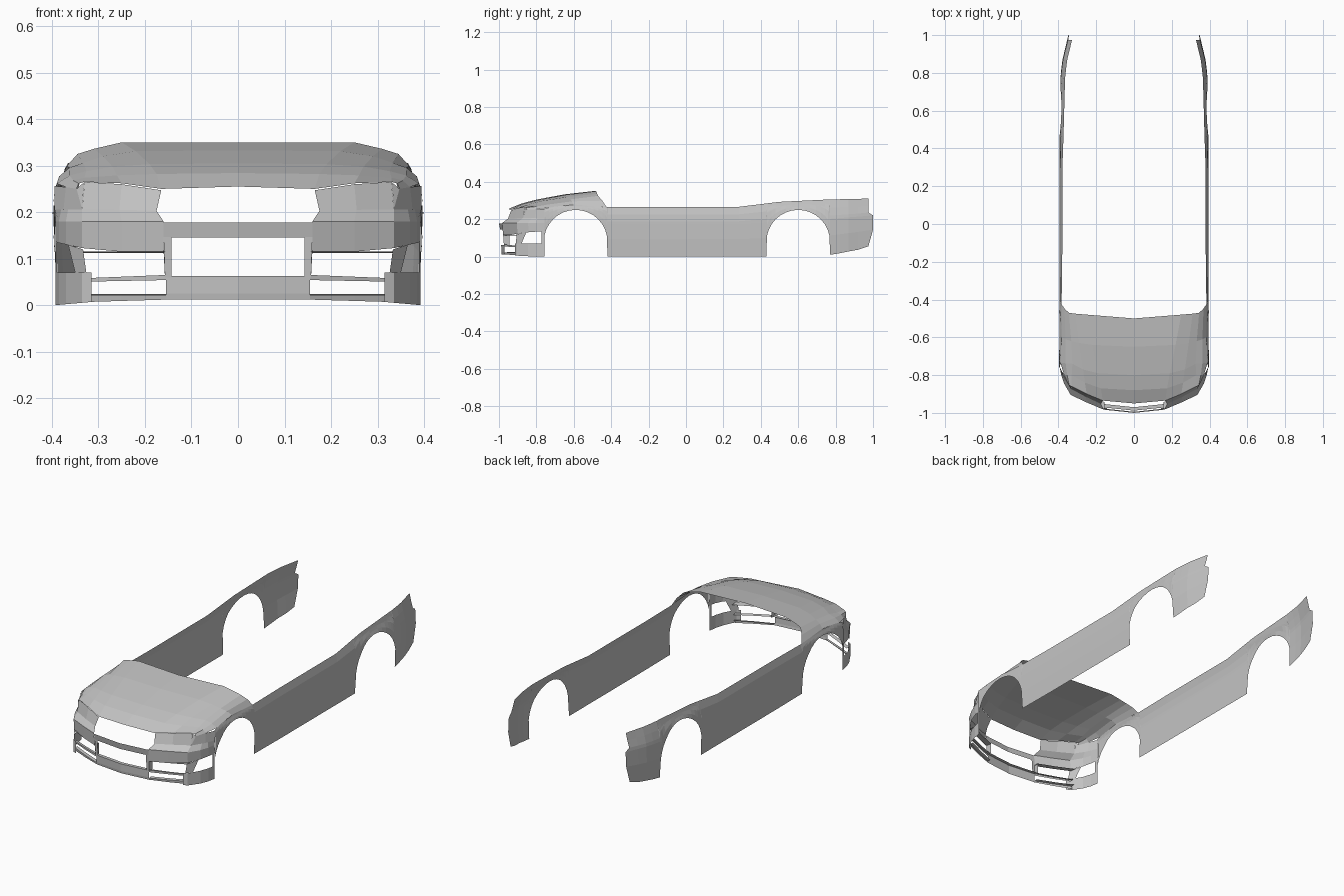
import bpy, bmesh, math
from mathutils import Vector

mat = bpy.data.materials.new("body grey")
mat.diffuse_color = (0.55, 0.55, 0.55, 1)


def interp(t, pts):
    if t <= pts[0][0]:
        return pts[0][1]
    for (a, u), (b, v) in zip(pts, pts[1:]):
        if t <= b:
            return u + (v - u) * (t - a) / (b - a)
    return pts[-1][1]


def build(name, patches):
    """Each patch is a grid of points for the right half; mirrored over x."""
    bm = bmesh.new()
    for rows in patches:
        g = [[bm.verts.new(p) for p in r] for r in rows]
        for r0, r1 in zip(g, g[1:]):
            for i in range(len(r0) - 1):
                bm.faces.new((r0[i], r0[i + 1], r1[i + 1], r1[i]))
    bmesh.ops.remove_doubles(bm, verts=bm.verts, dist=0.0008)
    bm.normal_update()
    for f in bm.faces:
        c = f.calc_center_median()
        ref = Vector((0, max(-0.7, min(0.8, c.y)), 0.1))
        if f.normal.dot(c - ref) < 0:
            f.normal_flip()
    me = bpy.data.meshes.new(name)
    bm.to_mesh(me)
    bm.free()
    me.materials.append(mat)
    ob = bpy.data.objects.new(name, me)
    bpy.context.collection.objects.link(ob)
    m = ob.modifiers.new("mirror", 'MIRROR')
    m.merge_threshold = 0.0005
    return ob


# Hood, lofted from front lip to windscreen edge
edge = [(0.33, -0.86, 0.265), (0.33, -0.80, 0.274), (0.326, -0.74, 0.288),
        (0.332, -0.62, 0.306), (0.345, -0.47, 0.325)]
hood = [
    [(0, -0.95, 0.255), (0.165, -0.935, 0.25), (0.25, -0.90, 0.262), edge[0]],
    [(0, -0.88, 0.284), (0.175, -0.87, 0.282), (0.26, -0.84, 0.279), edge[1]],
    [(0, -0.80, 0.305), (0.19, -0.79, 0.303), (0.27, -0.77, 0.298), edge[2]],
    [(0, -0.65, 0.333), (0.22, -0.64, 0.331), (0.29, -0.63, 0.32), edge[3]],
    [(0, -0.50, 0.35), (0.25, -0.48, 0.35), (0.31, -0.475, 0.336), edge[4]],
]
build("hood", [hood])

# Side panels: columns along the car, lower edge cut by both wheel arches
R, ZC = 0.17, 0.08
top_line = [(-0.757, 0.257), (-0.70, 0.268), (-0.59, 0.278), (-0.47, 0.268),
            (-0.42, 0.265), (0.28, 0.266), (0.5, 0.293), (0.75, 0.305), (0.95, 0.31)]


def side_x(y, z):
    x = interp(z, [(0, 0.388), (0.12, 0.394), (0.2, 0.393), (0.25, 0.386),
                   (0.27, 0.378), (0.31, 0.368)])
    if y < 0:
        x += 0.008 * interp(y, [(-0.59, 1), (-0.3, 0)]) * interp(z, [(0.1, 0), (0.25, 1)])
    return x - interp(y, [(0.5, 0), (0.77, 0.004), (0.86, 0.013), (0.95, 0.034), (1.0, 0.046)])


def arch(yc):
    return [(yc - R * math.cos(a), ZC + R * math.sin(a))
            for a in [math.radians(10 + 160 * i / 14) for i in range(15)]]


cols = arch(-0.59)
cols += [(-0.42, 0.002), (-0.2, 0), (0.05, 0), (0.28, 0), (0.43, 0)]
cols += arch(0.60)
cols += [(0.77, 0.01), (0.82, 0.018), (0.87, 0.028), (0.92, 0.037), (0.97, 0.055)]
panel = []
for y, lo in cols:
    hi = interp(y, top_line)
    col = []
    for f in (0, 0.35, 0.65, 0.71, 0.85, 1):
        z = lo + (hi - lo) * f
        yy = y
        if y > 0.96:                      # stepped rear edge beside the bumper
            yy = 1.0 if 0.1 < z < 0.23 else 0.975
        col.append((side_x(yy, z), yy, z))
    panel.append(col)
build("side_panel", [panel])

# Front fender top, from the hood edge down to the side panel
outer = [(0.347, -0.85, 0.25), (0.37, -0.80, 0.254)]
outer += [(side_x(y, interp(y, top_line)), y, interp(y, top_line))
          for y in (-0.735, -0.60, -0.425)]
mid = [tuple((p + q) / 2 + d for p, q, d in zip(a, b, (0.004, 0, 0.004)))
       for a, b in zip(edge, outer)]
build("fender_top", [[edge, mid, outer]])

# Bumper plan curve
plan = [(0, -1.0), (0.16, -0.983), (0.25, -0.945), (0.335, -0.905),
        (0.37, -0.845), (0.385, -0.80), (0.392, -0.757)]


def pt(x, z, back=0.0):
    return (x, interp(x, plan) + back, z)


def band(xs, rows):
    """Rows of (z, setback) swept along the plan curve; z may vary with x."""
    return [[pt(x, z(x) if callable(z) else z, b) for x in xs] for z, b in rows]


WIDE = (0.16, 0.25, 0.335, 0.37, 0.385, 0.392)

# Headlights and the wrap-around corner behind them
lamp = [[(0.175, -0.952, 0.203), (0.255, -0.915, 0.205), (0.335, -0.872, 0.206)],
        [(0.165, -0.935, 0.247), (0.25, -0.90, 0.26), (0.33, -0.86, 0.265)]]
corner = [[(0.335, -0.872, 0.206), (0.375, -0.81, 0.206), (0.394, -0.757, 0.206)],
          [(0.347, -0.85, 0.25), (0.37, -0.80, 0.254), (0.394, -0.757, 0.256)]]
sliver = [[(0.335, -0.872, 0.206), (0.347, -0.85, 0.25)],
          [(0.333, -0.865, 0.235), (0.33, -0.86, 0.265)]]
build("headlight", [lamp, corner, sliver])

# Upper bumper: centre strip, side faces and the ledge under the lamps
ledge = [[pt(x, 0.18) for x in WIDE],
         [(0.175, -0.952, 0.203), (0.255, -0.915, 0.205), (0.335, -0.872, 0.206),
          (0.365, -0.825, 0.206), (0.38, -0.795, 0.206), (0.394, -0.757, 0.206)]]
strip = band((0, 0.08, 0.16), [(0.145, 0.006), (0.178, 0)])
face = band(WIDE, [(lambda x: interp(x, [(0.3, 0.115), (0.39, 0.135)]), 0.005), (0.18, 0)])
shelf = band((0.157, 0.25, 0.335), [(0.115, 0.005), (0.112, 0.04)])
build("bumper_upper", [ledge, strip, face, shelf])

# Posts beside the centre intake
post = [[pt(0.143, 0.06, 0.012), pt(0.157, 0.06, 0.01)],
        [pt(0.143, 0.147, 0.005), pt(0.16, 0.147, 0.005)]]
post_side = [[pt(0.157, 0.06, 0.01), (0.157, -0.945, 0.06)],
             [pt(0.16, 0.118, 0.005), (0.157, -0.945, 0.118)]]
build("intake_post", [post, post_side])

# Lower bumper: centre plate, thin bars and bottom lip
plate = band((0, 0.08, 0.155), [(0.012, 0.015), (0.025, 0.013), (0.063, 0.012)])
plate_top = band((0, 0.08, 0.155), [(0.063, 0.012), (0.063, 0.03)])
bar = band((0.155, 0.25, 0.335),
           [(lambda x: 0.062 - 0.04 * (x - 0.155), 0.03),
            (lambda x: 0.065 - 0.04 * (x - 0.155), 0.012),
            (lambda x: 0.054 - 0.02 * (x - 0.155), 0.012)])
lip = band((0.155, 0.25, 0.335),
           [(0.024, 0.03), (0.022, 0.013),
            (lambda x: 0.012 - 0.03 * (x - 0.155), 0.015)])
build("bumper_lower", [plate, plate_top, bar, lip])

# Bumper corner with the side vent left open
low = band((0.315, 0.335, 0.37, 0.385, 0.392),
           [(lambda x: 0.007 - 0.09 * (x - 0.315), 0.012 * 0), (0.035, 0), (0.07, 0)])
front_pillar = [[pt(0.326, 0.07), pt(0.35, 0.07)], [pt(0.333, 0.12), pt(0.365, 0.13)]]
rear_pillar = [[pt(0.3895, 0.07), pt(0.392, 0.07)], [pt(0.3895, 0.137), pt(0.392, 0.137)]]
build("bumper_corner", [low, front_pillar, rear_pillar])
